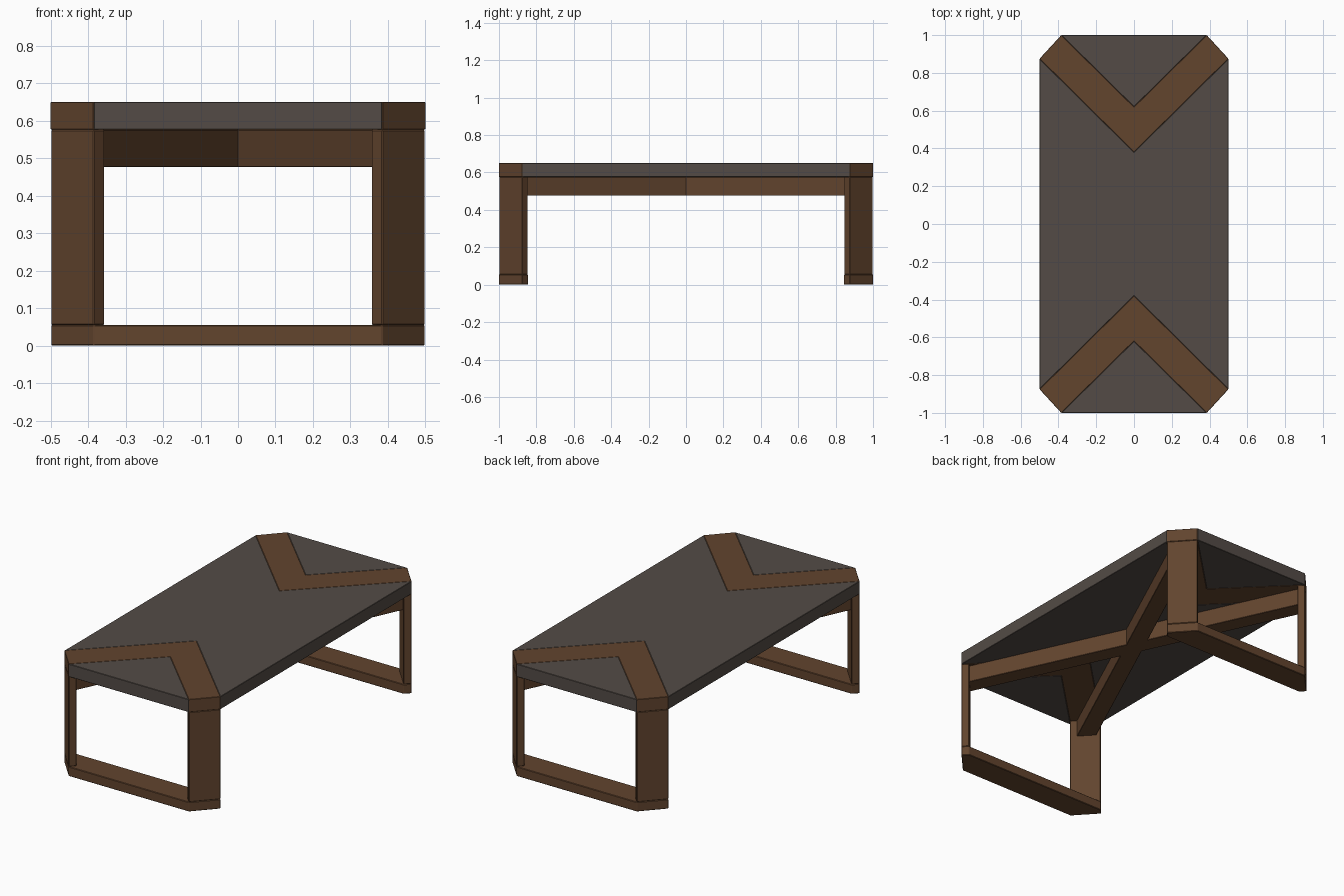
import bpy
import bmesh

cube = bpy.data.objects.get("Cube")
if cube:
    bpy.data.objects.remove(cube, do_unlink=True)


def make_material(name, rgb):
    mat = bpy.data.materials.new(name)
    mat.use_nodes = True
    colour = (*rgb, 1.0)
    mat.diffuse_color = colour
    bsdf = mat.node_tree.nodes["Principled BSDF"]
    bsdf.inputs["Base Color"].default_value = colour
    bsdf.inputs["Roughness"].default_value = 0.7
    return mat


wood = make_material("brown wood", (0.122, 0.058, 0.027))
stone = make_material("dark grey top", (0.087, 0.071, 0.061))


def prism(name, outline, z0, z1, mat, bevel=0.003):
    """Extrude a plan outline from z0 to z1 with lightly eased edges."""
    bm = bmesh.new()
    face = bm.faces.new([bm.verts.new((x, y, z0)) for x, y in outline])
    grown = bmesh.ops.extrude_face_region(bm, geom=[face])["geom"]
    for v in grown:
        if isinstance(v, bmesh.types.BMVert):
            v.co.z = z1
    bmesh.ops.recalc_face_normals(bm, faces=bm.faces)
    mesh = bpy.data.meshes.new(name)
    bm.to_mesh(mesh)
    bm.free()
    mesh.materials.append(mat)
    obj = bpy.data.objects.new(name, mesh)
    bpy.context.collection.objects.link(obj)
    mod = obj.modifiers.new("eased edges", "BEVEL")
    mod.width = bevel
    mod.segments = 1
    return obj


def flip(outline, sx, sy):
    return [(x * sx, y * sy) for x, y in outline]


# Shared plan points: clipped corner, its inner offset and the chevron tips
HALF = 0.5
side, end = (HALF, 0.875), (0.385, 1.0)
inner_side, inner_end = (0.47, 0.845), (0.355, 0.97)
tip_in, tip_out = (0, 0.38), (0, 0.62)
FOOT, UNDER, TOP = 0.055, 0.576, 0.65


def mirror_x(p):
    return (-p[0], p[1])


# Central panel with a notch at each end
half_panel = [side, tip_in, mirror_x(side)]
prism("centre_panel", half_panel + flip(half_panel, -1, -1), UNDER, TOP, stone, 0.002)

chevron = [side, end, tip_out, mirror_x(end), mirror_x(side), tip_in]
triangle = [end, mirror_x(end), tip_out]
foot = [end, side, inner_side, mirror_x(inner_side), mirror_x(side), mirror_x(end)]
leg = [end, side, inner_side, inner_end]

for sy, where in ((-1, "front"), (1, "back")):
    # Chevron inlay, end panel and floor bar
    prism(where + "_chevron", flip(chevron, 1, sy), UNDER, TOP, wood, 0.002)
    prism(where + "_end_panel", flip(triangle, 1, sy), UNDER, TOP, stone, 0.002)
    prism(where + "_floor_bar", flip(foot, 1, sy), 0, FOOT, wood)
    # Flat legs across the clipped corners
    for sx, hand in ((-1, "right"), (1, "left")):
        prism(f"{where}_{hand}_leg", flip(leg, sx, sy), FOOT, UNDER, wood)

# Crossed diagonal beams under the top
ex, ey = 0.428, 0.923
px, py = 0.045, -0.021
beam = [(ex + px, ey + py), (ex - px, ey - py), (-ex - px, -ey - py), (-ex + px, -ey + py)]
for sx, hand in ((1, "left"), (-1, "right")):
    prism(f"cross_beam_{hand}", flip(beam, sx, 1), 0.476, UNDER, wood, 0.002)
